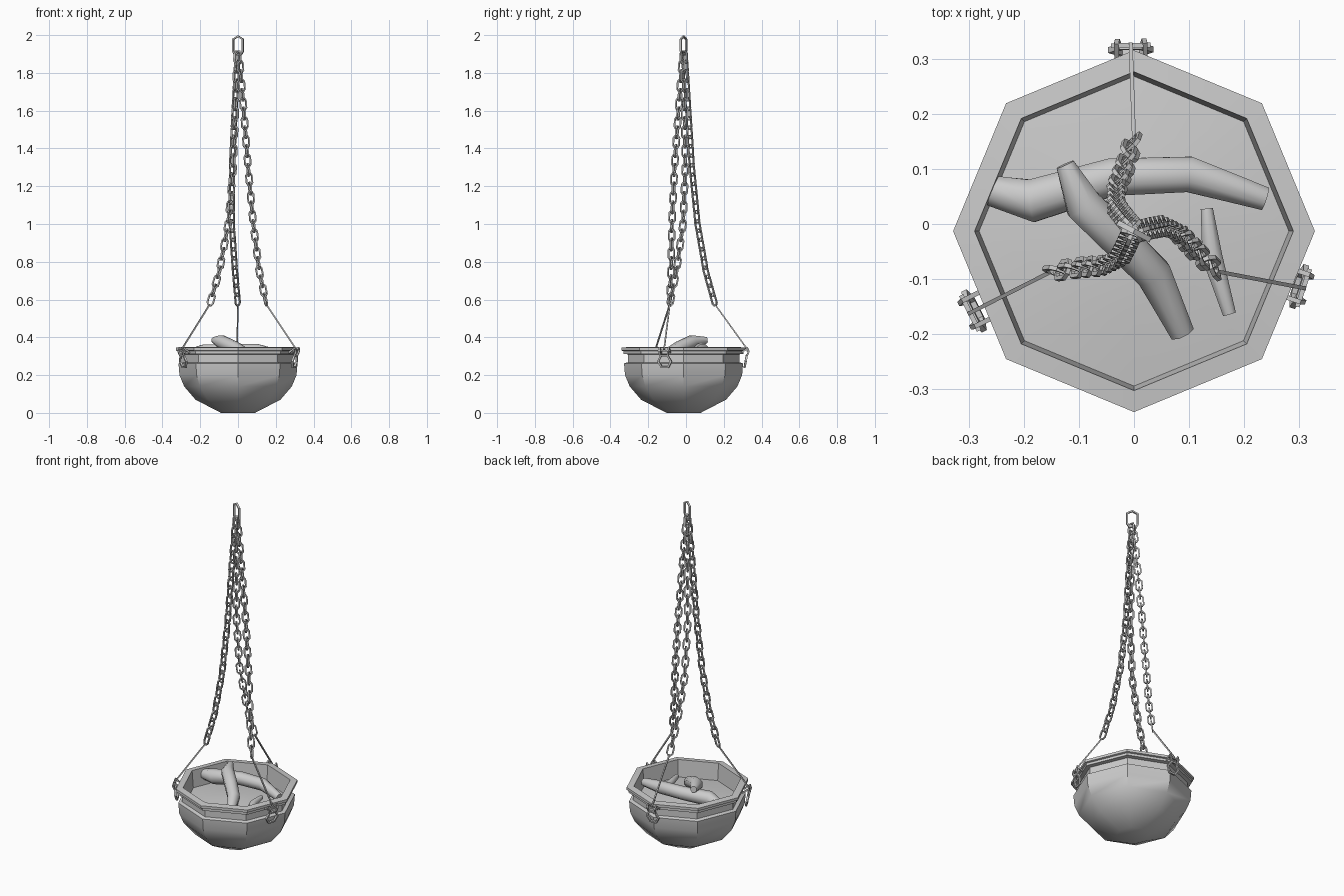
import bpy, bmesh, math
from mathutils import Vector, Matrix

if "Cube" in bpy.data.objects:
    bpy.data.objects.remove(bpy.data.objects["Cube"])

CY = -0.013  # bowl axis sits slightly forward
AXIS = Matrix.Translation((0, CY, 0))


def finish(bm, name, angle=None):
    bmesh.ops.recalc_face_normals(bm, faces=bm.faces[:])
    me = bpy.data.meshes.new(name)
    bm.to_mesh(me)
    bm.free()
    ob = bpy.data.objects.new(name, me)
    bpy.context.collection.objects.link(ob)
    if angle:
        bpy.ops.object.select_all(action='DESELECT')
        ob.select_set(True)
        bpy.context.view_layer.objects.active = ob
        bpy.ops.object.shade_smooth_by_angle(angle=math.radians(angle))
    return ob


def skin(bm, rings, closed):
    n, k = len(rings), len(rings[0])
    for i in range(n if closed else n - 1):
        a, b = rings[i], rings[(i + 1) % n]
        for j in range(k):
            bm.faces.new((a[j], a[(j + 1) % k], b[(j + 1) % k], b[j]))


def sweep(bm, pts, radii, sides, hint, closed=False, mat=Matrix()):
    """Tube through points, one radius per point."""
    pts = [Vector(p) for p in pts]
    n, rings = len(pts), []
    if not isinstance(radii, (list, tuple)):
        radii = [radii] * n
    for i, p in enumerate(pts):
        if closed:
            t = pts[(i + 1) % n] - pts[i - 1]
        else:
            t = pts[min(i + 1, n - 1)] - pts[max(i - 1, 0)]
        t.normalize()
        u = Vector(hint)
        u = (u - t * u.dot(t)).normalized()
        v = t.cross(u)
        ring = []
        for j in range(sides):
            a = 2 * math.pi * (j + 0.5) / sides
            ring.append(bm.verts.new(mat @ (p + (u * math.cos(a) + v * math.sin(a)) * radii[i])))
        rings.append(ring)
    skin(bm, rings, closed)
    if not closed:
        bm.faces.new(rings[0])
        bm.faces.new(rings[-1])


def lathe(name, profile, sides, angle, cap_last=True):
    bm = bmesh.new()
    rings = [[bm.verts.new((r * math.cos(2 * math.pi * j / sides),
                            CY + r * math.sin(2 * math.pi * j / sides), z))
              for j in range(sides)] for r, z in profile]
    skin(bm, rings, False)
    bm.faces.new(rings[0])
    if cap_last:
        bm.faces.new(rings[-1])
    return finish(bm, name, angle)


# Octagonal bowl with stepped rim and hollow inside
lathe("bowl", [(0.09, 0), (0.225, 0.07), (0.285, 0.14), (0.31, 0.2), (0.315, 0.262),
               (0.295, 0.268), (0.295, 0.31), (0.318, 0.313), (0.318, 0.327),
               (0.328, 0.33), (0.328, 0.345), (0.289, 0.349), (0.28, 0.24)], 8, 40)

# Bed of ash, slightly mounded
lathe("ash_bed", [(0.285, 0.24), (0.282, 0.25), (0.15, 0.268), (0.03, 0.275)], 8, 40)

# Logs lying in the bowl
logs = {
    "long_log": [(-0.257, 0.06, 0.31, 0.03), (-0.185, 0.042, 0.322, 0.042), (-0.04, 0.085, 0.333, 0.037),
                 (0.1, 0.09, 0.332, 0.035), (0.237, 0.046, 0.308, 0.023)],
    "leaning_log": [(-0.125, 0.108, 0.385, 0.018), (-0.092, 0.035, 0.378, 0.036),
                    (-0.02, -0.035, 0.345, 0.036), (0.035, -0.09, 0.31, 0.035), (0.087, -0.197, 0.265, 0.024)],
    "small_log": [(0.132, 0.028, 0.29, 0.012), (0.142, -0.06, 0.29, 0.02), (0.173, -0.163, 0.28, 0.013)],
}
for name, data in logs.items():
    bm = bmesh.new()
    sweep(bm, [d[:3] for d in data], [d[3] for d in data], 8, (0, 0, 1))
    finish(bm, name, 50)

# Top hanger: pointed loop
bm = bmesh.new()
sweep(bm, [(0, 0, 1.994), (0.029, 0, 1.978), (0.029, 0, 1.915), (0.018, 0, 1.896),
           (-0.018, 0, 1.896), (-0.029, 0, 1.915), (-0.029, 0, 1.978)], 0.007, 4, (0, 1, 0), True,
      AXIS @ Matrix.Rotation(math.radians(-28), 4, 'Z'))
finish(bm, "top_hanger")

# Chains: links placed along a drooping path
PATH = [Vector(p) for p in [(-0.002, 0.006, 1.9), (-0.018, 0.025, 1.6), (-0.032, 0.044, 1.3),
                            (-0.033, 0.074, 1.0), (-0.016, 0.118, 0.75), (0, 0.168, 0.57)]]
LINK = [(0.007, 0, 0.033), (0.016, 0, 0.021), (0.016, 0, -0.021), (0.007, 0, -0.033),
        (-0.007, 0, -0.033), (-0.016, 0, -0.021), (-0.016, 0, 0.021), (-0.007, 0, 0.033)]


def along(s):
    for a, b in zip(PATH, PATH[1:]):
        d = (b - a).length
        if s <= d or b is PATH[-1]:
            return a.lerp(b, s / d), (b - a).normalized()
        s -= d


def chain(name, rot):
    bm = bmesh.new()
    total = sum((b - a).length for a, b in zip(PATH, PATH[1:]))
    count = 27
    for i in range(count):
        p, t = along((i + 0.35) * total / count)
        m = (rot @ Matrix.Translation(p) @ Vector((0, 0, 1)).rotation_difference(-t).to_matrix().to_4x4()
             @ Matrix.Rotation(math.radians(45 + 90 * (i % 2)), 4, 'Z'))
        sweep(bm, LINK, 0.0055, 4, (0, 1, 0), True, m)
    finish(bm, name)


# Each chain continues as a rod down to a hexagonal ring on the rim
HEX = [(0.036 * math.cos(math.pi * k / 3), 0, 0.036 * math.sin(math.pi * k / 3)) for k in range(6)]
for label, turn, foot_turn, reach in [("back", 0, 1, 0.335), ("left", 116, 116.5, 0.33), ("right", -116, -108.5, 0.322)]:
    rot = AXIS @ Matrix.Rotation(math.radians(turn), 4, 'Z')
    foot = AXIS @ Matrix.Rotation(math.radians(foot_turn), 4, 'Z')
    chain(label + "_chain", rot)

    bm = bmesh.new()
    sweep(bm, [rot @ Vector((0, 0.166, 0.575)), foot @ Vector((0, reach + 0.004, 0.335))],
          0.005, 4, (0, 0, 1))
    finish(bm, label + "_rod")

    # Ring hanging with a slight inward tilt, plus a small hook loop above it
    bm = bmesh.new()
    tilt = Matrix.Rotation(math.radians(-10), 4, 'X')
    sweep(bm, HEX, 0.0075, 4, (0, 1, 0), True, foot @ Matrix.Translation((0, reach - 0.006, 0.273)) @ tilt)
    finish(bm, label + "_ring")

    bm = bmesh.new()
    for side in (-1, 1):
        sweep(bm, [(side * 0.026, reach - 0.03, 0.318), (side * 0.026, reach + 0.006, 0.345),
                   (side * 0.024, reach + 0.01, 0.325), (side * 0.02, reach - 0.002, 0.295)],
              0.006, 4, (1, 0, 0), False, foot)
    sweep(bm, [(-0.036, reach + 0.002, 0.328), (0.036, reach + 0.002, 0.328)], 0.006, 4, (0, 0, 1), False, foot)
    finish(bm, label + "_hook")
